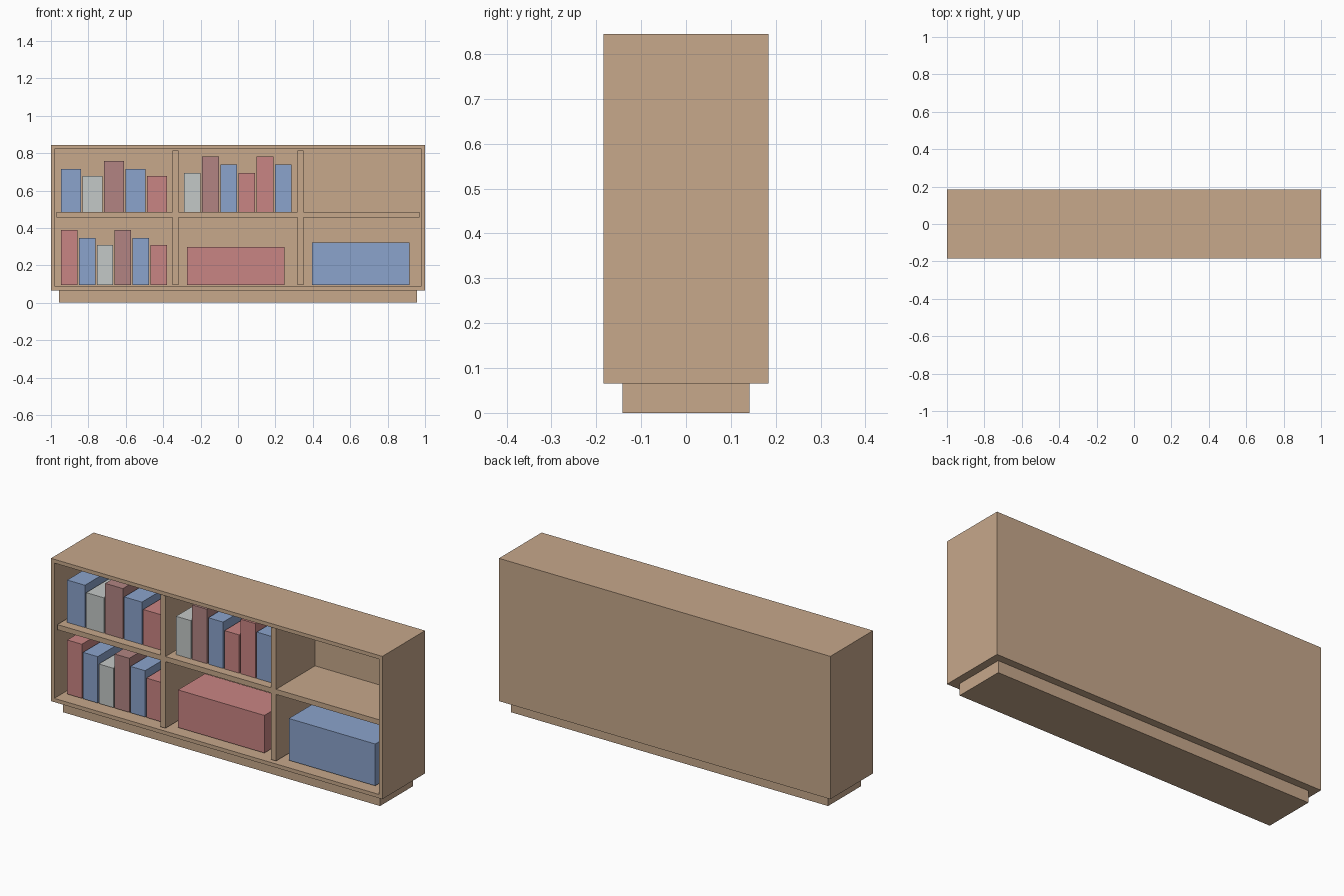
import bpy, bmesh

if "Cube" in bpy.data.objects:
    bpy.data.objects.remove(bpy.data.objects["Cube"])


def material(name, rgb):
    # sRGB 0-255 to linear
    lin = [((c / 255 + 0.055) / 1.055) ** 2.4 for c in rgb]
    m = bpy.data.materials.new(name)
    m.diffuse_color = (*lin, 1)
    m.use_nodes = True
    m.node_tree.nodes["Principled BSDF"].inputs["Base Color"].default_value = m.diffuse_color
    return m


WOOD = material("light wood", (199, 168, 139))
BLUE = material("soft blue", (139, 163, 204))
RED = material("soft red", (201, 133, 131))
GREY = material("pale grey", (196, 200, 199))
MAUVE = material("dusty mauve", (178, 132, 130))


def box(name, x, y, z, mat, cavity=None):
    """Box from (min, max) ranges; cavity = (rim, depth) hollows the front."""
    bm = bmesh.new()
    bmesh.ops.create_cube(bm, size=1)
    for v in bm.verts:
        v.co = [r[0] if c < 0 else r[1] for r, c in zip((x, y, z), v.co)]
    bm.normal_update()
    if cavity:
        front = min(bm.faces, key=lambda f: f.normal.y)
        bmesh.ops.inset_region(bm, faces=[front], thickness=cavity[0])
        back = bmesh.ops.extrude_discrete_faces(bm, faces=[front])["faces"][0]
        bmesh.ops.translate(bm, verts=back.verts, vec=(0, cavity[1], 0))
    me = bpy.data.meshes.new(name)
    bm.to_mesh(me)
    bm.free()
    me.materials.append(mat)
    ob = bpy.data.objects.new(name, me)
    bpy.context.collection.objects.link(ob)
    return ob


FLOOR, SHELF = 0.094, 0.485

# Plinth and hollow cabinet
box("plinth", (-0.957, 0.957), (-0.142, 0.142), (0, 0.065), WOOD)
box("cabinet_shell", (-1, 1), (-0.184, 0.184), (0.065, 0.844), WOOD, (0.029, 0.349))

# Dividers and shelf boards, set slightly back from the front
inside = (-0.170, 0.165)
for side, s in (("left", -1), ("right", 1)):
    box(f"{side}_divider", (s * 0.334 - 0.0155, s * 0.334 + 0.0155), inside,
        (FLOOR, 0.815), WOOD)
for i, x in enumerate([(-0.971, -0.3495), (-0.3185, 0.3185), (0.3495, 0.971)]):
    box(f"shelf_{i + 1}", x, inside, (0.457, SHELF), WOOD)


# Rows of books: first left edge, spacing, width, base, (colour, top height)
def book_row(name, x0, pitch, width, base, books):
    for i, (mat, top) in enumerate(books):
        x = x0 + i * pitch
        box(f"{name}_book_{i + 1}", (x, x + width), (-0.121, 0.11), (base, top), mat)


book_row("upper_left", -0.946, 0.1146, 0.107, SHELF,
         [(BLUE, 0.716), (GREY, 0.678), (MAUVE, 0.759), (BLUE, 0.716), (RED, 0.678)])
book_row("upper_middle", -0.289, 0.0973, 0.089, SHELF,
         [(GREY, 0.694), (MAUVE, 0.782), (BLUE, 0.738),
          (RED, 0.694), (RED, 0.782), (BLUE, 0.738)])
book_row("lower_left", -0.946, 0.0955, 0.088, FLOOR,
         [(RED, 0.389), (BLUE, 0.347), (GREY, 0.309),
          (MAUVE, 0.389), (BLUE, 0.347), (RED, 0.309)])

# Storage boxes
box("red_storage_box", (-0.273, 0.248), (-0.127, 0.105), (FLOOR, 0.299), RED)
box("blue_storage_box", (0.396, 0.917), (-0.127, 0.09), (FLOOR, 0.322), BLUE)
